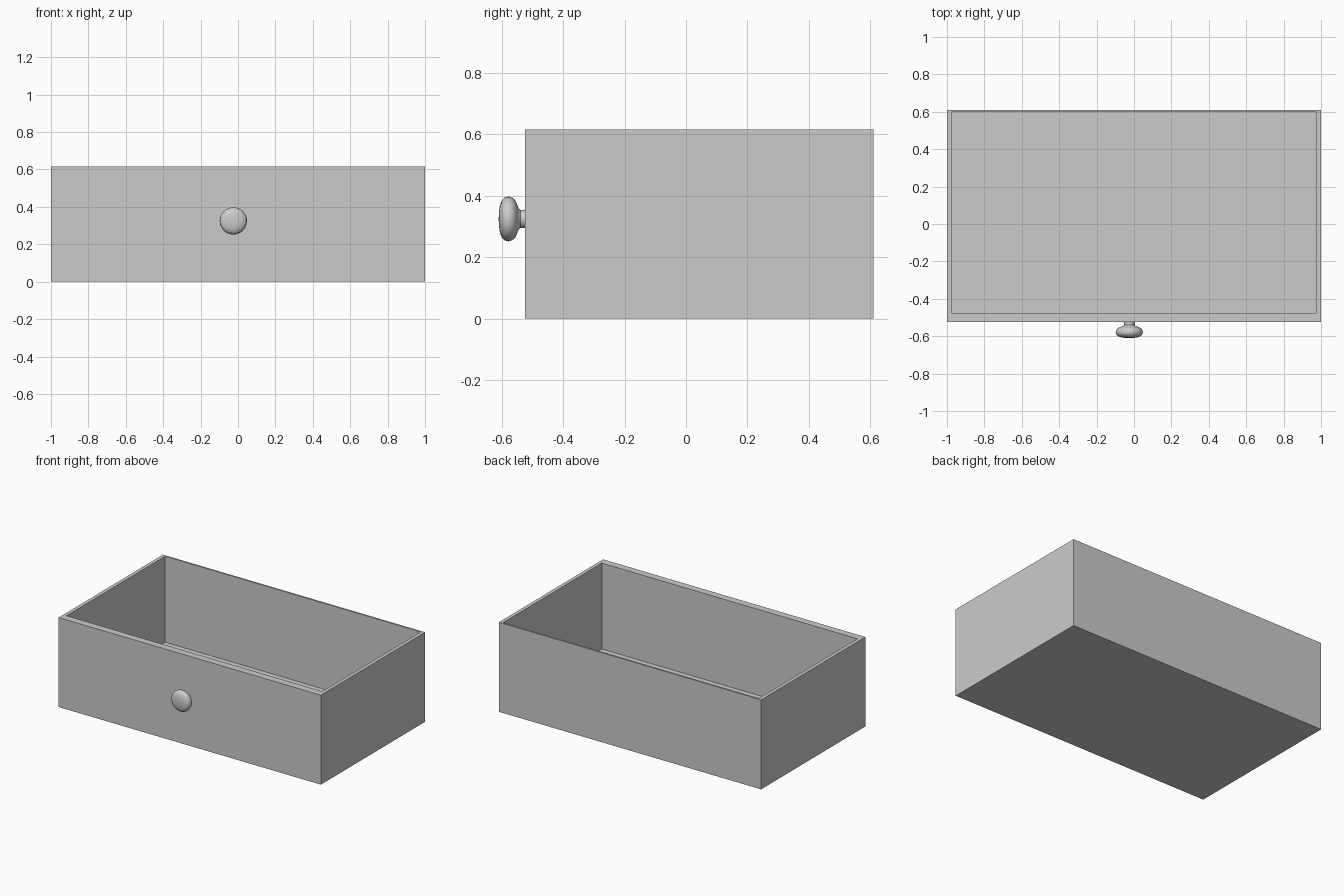
import bpy
import bmesh
from math import radians, pi
from mathutils import Matrix, Vector

cube = bpy.data.objects.get("Cube")
if cube:
    bpy.data.objects.remove(cube, do_unlink=True)

grey = bpy.data.materials.new("plain grey")
grey.use_nodes = True
colour = (0.6, 0.6, 0.6, 1)
grey.diffuse_color = colour
grey.node_tree.nodes["Principled BSDF"].inputs["Base Color"].default_value = colour


def add_object(name, bm):
    mesh = bpy.data.meshes.new(name)
    bmesh.ops.recalc_face_normals(bm, faces=bm.faces)
    bm.to_mesh(mesh)
    bm.free()
    mesh.materials.append(grey)
    obj = bpy.data.objects.new(name, mesh)
    bpy.context.collection.objects.link(obj)
    return obj


# Drawer box: the top face is inset to the rim and pushed down to the floor
WIDTH, FRONT, BACK, HEIGHT = 2.0, -0.525, 0.61, 0.617
SIDE, FRONT_WALL, BACK_WALL, FLOOR = 0.025, 0.05, 0.012, 0.025

bm = bmesh.new()
bmesh.ops.create_cube(bm, size=1)
bmesh.ops.scale(bm, verts=bm.verts, vec=(WIDTH, BACK - FRONT, HEIGHT))
bmesh.ops.translate(bm, verts=bm.verts, vec=(0, (FRONT + BACK) / 2, HEIGHT / 2))
top = max(bm.faces, key=lambda f: f.calc_center_median().z)
bmesh.ops.inset_region(bm, faces=[top], thickness=0.02)
for v in top.verts:
    v.co.x = (WIDTH / 2 - SIDE) * (1 if v.co.x > 0 else -1)
    v.co.y = BACK - BACK_WALL if v.co.y > 0 else FRONT + FRONT_WALL
well = bmesh.ops.extrude_face_region(bm, geom=[top])
for v in [g for g in well["geom"] if isinstance(g, bmesh.types.BMVert)]:
    v.co.z = FLOOR
if top.is_valid:
    bmesh.ops.delete(bm, geom=[top], context="FACES_ONLY")
add_object("drawer_box", bm)

# Knob: (radius, distance from the drawer front), spun around its axis
profile = [(0.030, 0.0), (0.029, 0.014), (0.034, 0.020), (0.050, 0.026),
           (0.062, 0.032), (0.070, 0.042), (0.073, 0.053), (0.070, 0.066),
           (0.060, 0.075), (0.044, 0.081), (0.022, 0.084), (0.0, 0.085)]
bm = bmesh.new()
points = [bm.verts.new((r, 0, h)) for r, h in profile]
edges = [bm.edges.new(pair) for pair in zip(points, points[1:])]
bmesh.ops.spin(bm, geom=points + edges, cent=(0, 0, 0), axis=(0, 0, 1),
               angle=2 * pi, steps=32)
bmesh.ops.remove_doubles(bm, verts=bm.verts, dist=0.0005)
bm.transform(Matrix.Translation(Vector((-0.025, FRONT, 0.325)))
             @ Matrix.Rotation(radians(90), 4, "X"))
knob = add_object("knob", bm)
bpy.context.view_layer.objects.active = knob
knob.select_set(True)
bpy.ops.object.shade_smooth_by_angle(angle=radians(40))
